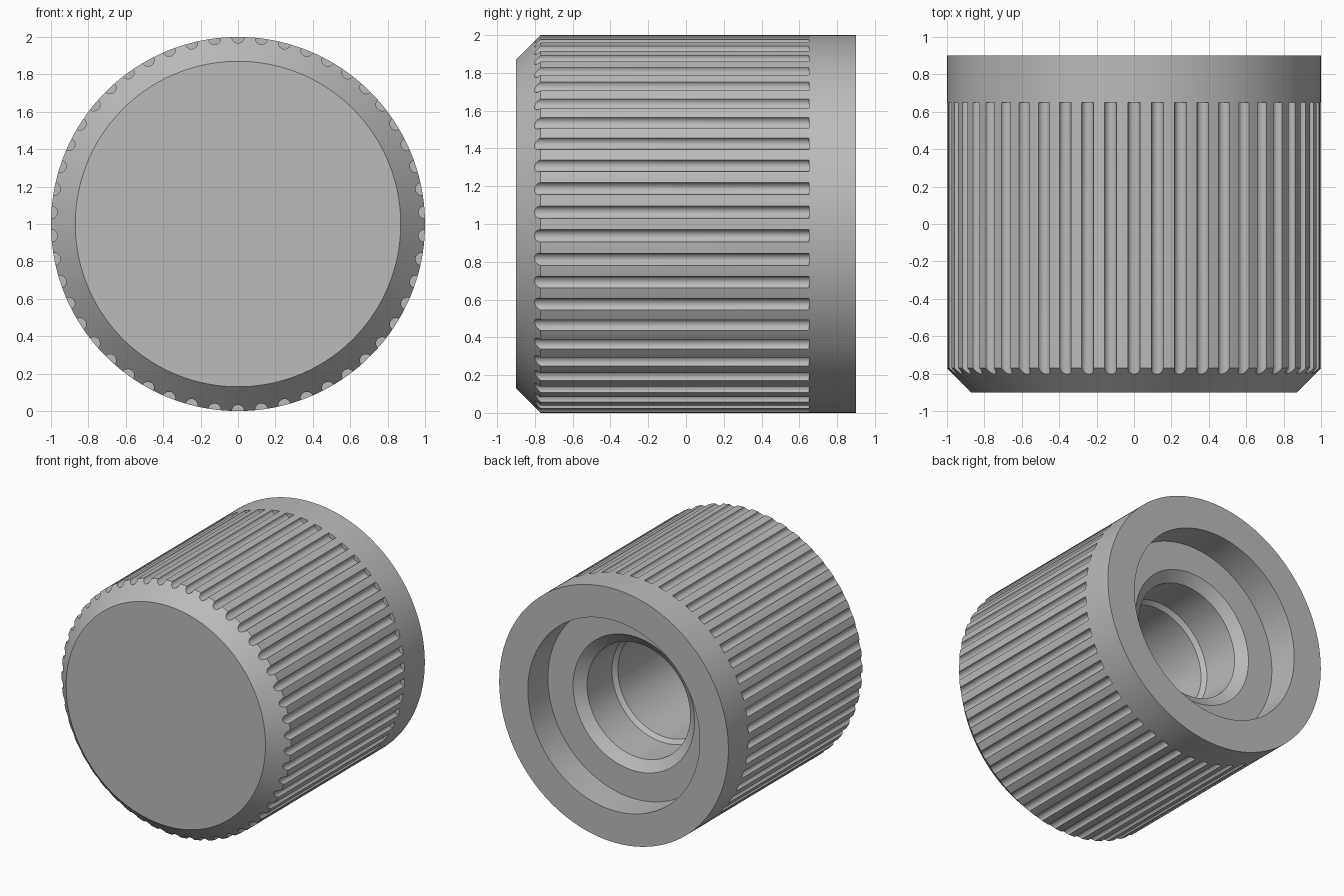
import bpy
import bmesh
from math import pi, sin, cos
from mathutils import Matrix

cube = bpy.data.objects.get("Cube")
if cube:
    bpy.data.objects.remove(cube)

AXIS_Z = 1.0
GROOVES = 50
SEGMENTS = GROOVES * 4


def make_object(name, bm):
    bmesh.ops.recalc_face_normals(bm, faces=bm.faces)
    mesh = bpy.data.meshes.new(name)
    bm.to_mesh(mesh)
    bm.free()
    obj = bpy.data.objects.new(name, mesh)
    bpy.context.collection.objects.link(obj)
    return obj


def lathe(name, profile):
    """Turn (radius, y) points around the knob axis and cap both ends."""
    bm = bmesh.new()
    rings = []
    for radius, y in profile:
        ring = []
        for i in range(SEGMENTS):
            a = 2 * pi * (i + 0.5) / SEGMENTS
            ring.append(bm.verts.new((radius * sin(a), y, AXIS_Z + radius * cos(a))))
        rings.append(ring)
    for lower, upper in zip(rings, rings[1:]):
        for i in range(SEGMENTS):
            j = (i + 1) % SEGMENTS
            bm.faces.new((lower[i], lower[j], upper[j], upper[i]))
    bm.faces.new(rings[0])
    bm.faces.new(rings[-1])
    return make_object(name, bm)


# Knob body: chamfered front, stepped bore open at the back
knob = lathe("knob_body", [
    (0.87, -0.9), (1.0, -0.77), (1.0, 0.9),   # front face, chamfer, outer wall
    (0.75, 0.9), (0.75, 0.65),                # wide counterbore
    (0.53, 0.65), (0.45, 0.59),               # bore lead-in chamfer
    (0.45, 0.28), (0.42, 0.25),               # inner step
    (0.42, -0.65),                            # blind end of the bore
])

# Grip grooves: a ring of round rods cut out of the outer wall
bm = bmesh.new()
start, end = -1.0, 0.65
for i in range(GROOVES):
    a = 2 * pi * i / GROOVES
    place = Matrix.Translation((sin(a), (start + end) / 2, AXIS_Z + cos(a)))
    bmesh.ops.create_cone(
        bm, cap_ends=True, segments=24, radius1=0.033, radius2=0.033,
        depth=end - start,
        matrix=place @ Matrix.Rotation(a, 4, 'Y') @ Matrix.Rotation(pi / 2, 4, 'X'))
cutter = make_object("groove_cutter", bm)
cutter.hide_render = True

cut = knob.modifiers.new("grip_grooves", 'BOOLEAN')
cut.operation = 'DIFFERENCE'
cut.solver = 'EXACT'
cut.object = cutter

bpy.ops.object.select_all(action='DESELECT')
knob.select_set(True)
bpy.context.view_layer.objects.active = knob
bpy.ops.object.modifier_apply(modifier=cut.name)
bpy.data.objects.remove(cutter)

# Plain grey finish
grey = bpy.data.materials.new("plain_grey")
grey.use_nodes = True
colour = (0.5, 0.5, 0.5, 1.0)
grey.diffuse_color = colour
grey.node_tree.nodes["Principled BSDF"].inputs["Base Color"].default_value = colour
knob.data.materials.clear()
knob.data.materials.append(grey)

bpy.ops.object.shade_smooth_by_angle(angle=pi / 6)
